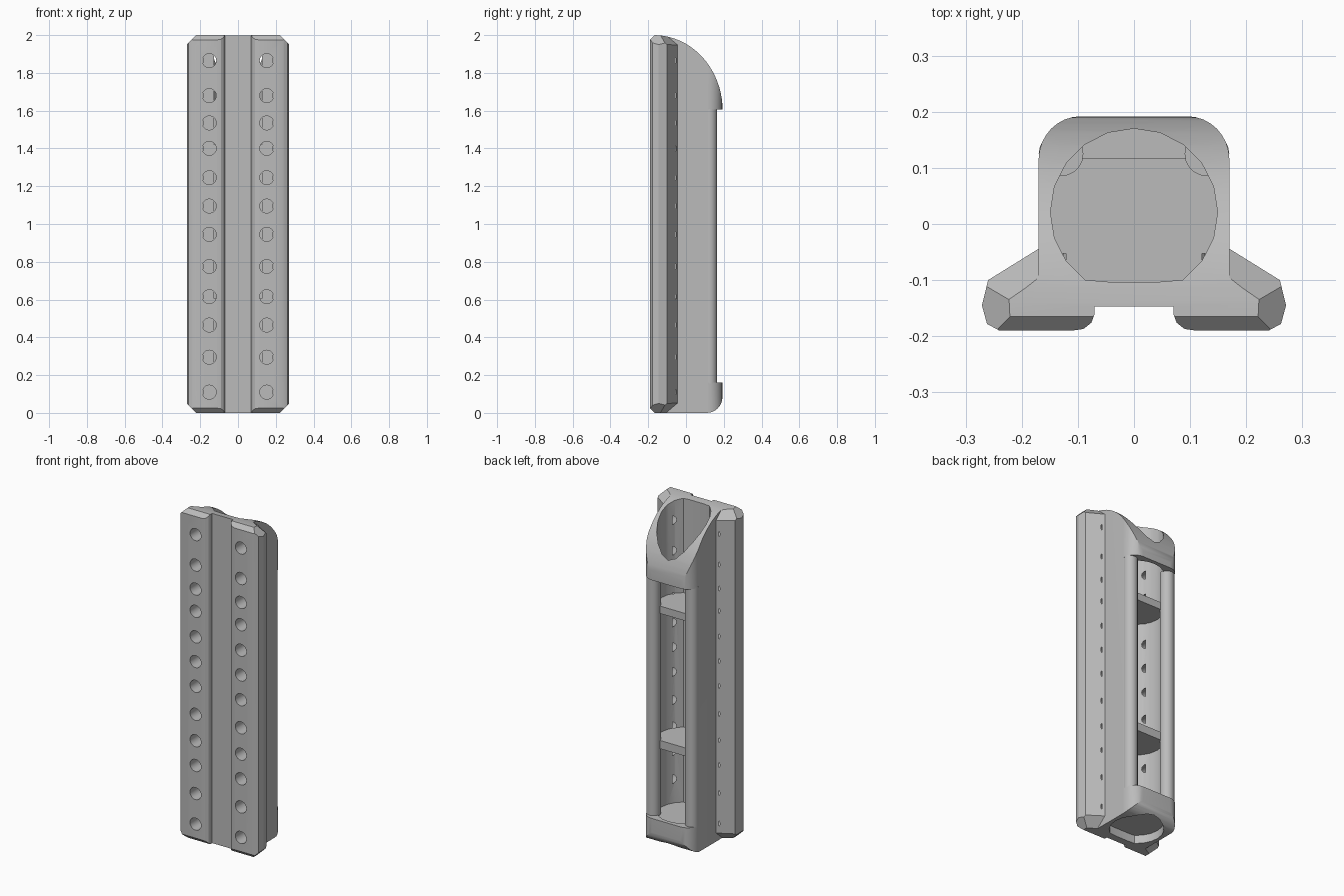
import bpy, bmesh
from math import pi, sin, cos, sqrt
from mathutils import Vector, Matrix

if "Cube" in bpy.data.objects:
    bpy.data.objects.remove(bpy.data.objects["Cube"])

grey = bpy.data.materials.new("matte_grey")
grey.use_nodes = True
colour = (0.5, 0.5, 0.5, 1)
grey.diffuse_color = colour
grey.node_tree.nodes["Principled BSDF"].inputs["Base Color"].default_value = colour


def prism(bm, points, lo, hi, place):
    """Extrude a 2D outline from lo to hi; place maps (a, b, h) to 3D."""
    rings = [[bm.verts.new(place(a, b, h)) for a, b in points] for h in (lo, hi)]
    n = len(points)
    bm.faces.new(rings[0])
    bm.faces.new(rings[1])
    for i in range(n):
        j = (i + 1) % n
        bm.faces.new((rings[0][i], rings[0][j], rings[1][j], rings[1][i]))


def upright(a, b, h):
    return (a, b, h)


def sideways(a, b, h):
    return (h, a, b)


def forward(a, b, h):
    return (a, h, b)


def arc(cx, cy, rx, ry, start, end, steps):
    angles = [start + (end - start) * i / steps for i in range(steps + 1)]
    return [(cx + rx * cos(t), cy + ry * sin(t)) for t in angles]


def circle(cx, cy, r, n):
    return arc(cx, cy, r, r, pi / 2, 2.5 * pi, n)[:-1]


def finish(name, bm):
    bmesh.ops.recalc_face_normals(bm, faces=bm.faces)
    mesh = bpy.data.meshes.new(name)
    bm.to_mesh(mesh)
    bm.free()
    mesh.materials.append(grey)
    obj = bpy.data.objects.new(name, mesh)
    bpy.context.collection.objects.link(obj)
    return obj


def combine(target, other, operation):
    other.hide_render = True
    mod = target.modifiers.new("combine", "BOOLEAN")
    mod.operation, mod.solver, mod.object = operation, "EXACT", other
    bpy.context.view_layer.objects.active = target
    bpy.ops.object.modifier_apply(modifier=mod.name)
    bpy.data.objects.remove(other)


def smooth(obj):
    bpy.ops.object.select_all(action="DESELECT")
    obj.select_set(True)
    bpy.context.view_layer.objects.active = obj
    bpy.ops.object.shade_smooth_by_angle(angle=0.5)


# Main tube shell with rounded back corners
bm = bmesh.new()
outline = [(-0.17, -0.147), (0.17, -0.147)]
outline += arc(0.095, 0.115, 0.075, 0.077, 0, pi / 2, 8)
outline += arc(-0.095, 0.115, 0.075, 0.077, pi / 2, pi, 8)
prism(bm, outline, 0, 2, upright)
body = finish("handguard_body", bm)

# Front flanges with chamfered ends
for side in (1, -1):
    bm = bmesh.new()
    rail = [(0.07, -0.12), (0.07, -0.16), (0.076, -0.176), (0.09, -0.187), (0.11, -0.19),
            (0.24, -0.19), (0.262, -0.178), (0.271, -0.145), (0.26, -0.1), (0.165, -0.041)]
    prism(bm, rail, 0, 2, upright)
    for end in (1, -1):
        mid = 1 + end
        cuts = [((0.271, -0.14, mid - end * 0.05), (1, 0, end)),
                ((0.26, -0.1, mid - end * 0.05), (0.5, 0.85, end)),
                ((0.1, -0.19, mid - end * 0.025), (0, -1, end))]
        for point, normal in cuts:
            geom = bm.verts[:] + bm.edges[:] + bm.faces[:]
            cut = bmesh.ops.bisect_plane(bm, geom=geom, plane_co=point, plane_no=normal,
                                         clear_outer=True)["geom_cut"]
            edges = [e for e in cut if isinstance(e, bmesh.types.BMEdge)]
            bmesh.ops.holes_fill(bm, edges=edges)
    bmesh.ops.transform(bm, matrix=Matrix.Diagonal((side, 1, 1, 1)), verts=bm.verts)
    combine(body, finish("flange", bm), "UNION")

# Swept-back top end and rounded lower back edge
bm = bmesh.new()
sweep = arc(-0.17, 1.6, 0.364, 0.4, 0, pi / 2, 20)
prism(bm, sweep + [(-0.17, 2.2), (0.4, 2.2), (0.4, 1.6)], -0.5, 0.5, sideways)
heel = arc(0.11, 0.085, 0.083, 0.085, -pi / 2, 0, 8)
prism(bm, heel + [(0.4, 0.085), (0.4, -0.2), (0.11, -0.2)], -0.5, 0.5, sideways)
combine(body, finish("end_cutter", bm), "DIFFERENCE")

# Bore in sections, leaving a floor and two cross shelves
bm = bmesh.new()
bore = [(x, max(y, -0.103)) for x, y in circle(0, 0.021, 0.149, 20)]
bore = list(dict.fromkeys(bore))
for lo, hi in ((-0.1, 0.05), (0.15, 0.555), (0.605, 1.375), (1.42, 2.2)):
    prism(bm, bore, lo, hi, upright)
combine(body, finish("bore_cutter", bm), "DIFFERENCE")

# Long back window
bm = bmesh.new()
prism(bm, [(-0.3, 0.117), (0.3, 0.117), (0.3, 0.4), (-0.3, 0.4)], 0.16, 1.605, upright)
combine(body, finish("window_cutter", bm), "DIFFERENCE")

# Two rows of front holes
bm = bmesh.new()
heights = (0.11, 0.295, 0.465, 0.615, 0.775, 0.945, 1.095, 1.245, 1.4, 1.535, 1.68, 1.865)
for x in (-0.152, 0.152):
    for z in heights:
        prism(bm, circle(x, z, 0.037, 20), -0.3, -0.053, forward)
combine(body, finish("hole_cutter", bm), "DIFFERENCE")
smooth(body)

# Rounded beads along both window edges
for name, side in (("left_bead", 1), ("right_bead", -1)):
    bm = bmesh.new()
    prism(bm, circle(side * 0.13, 0.125, 0.0398, 20), 0.155, 1.61, upright)
    smooth(finish(name, bm))
